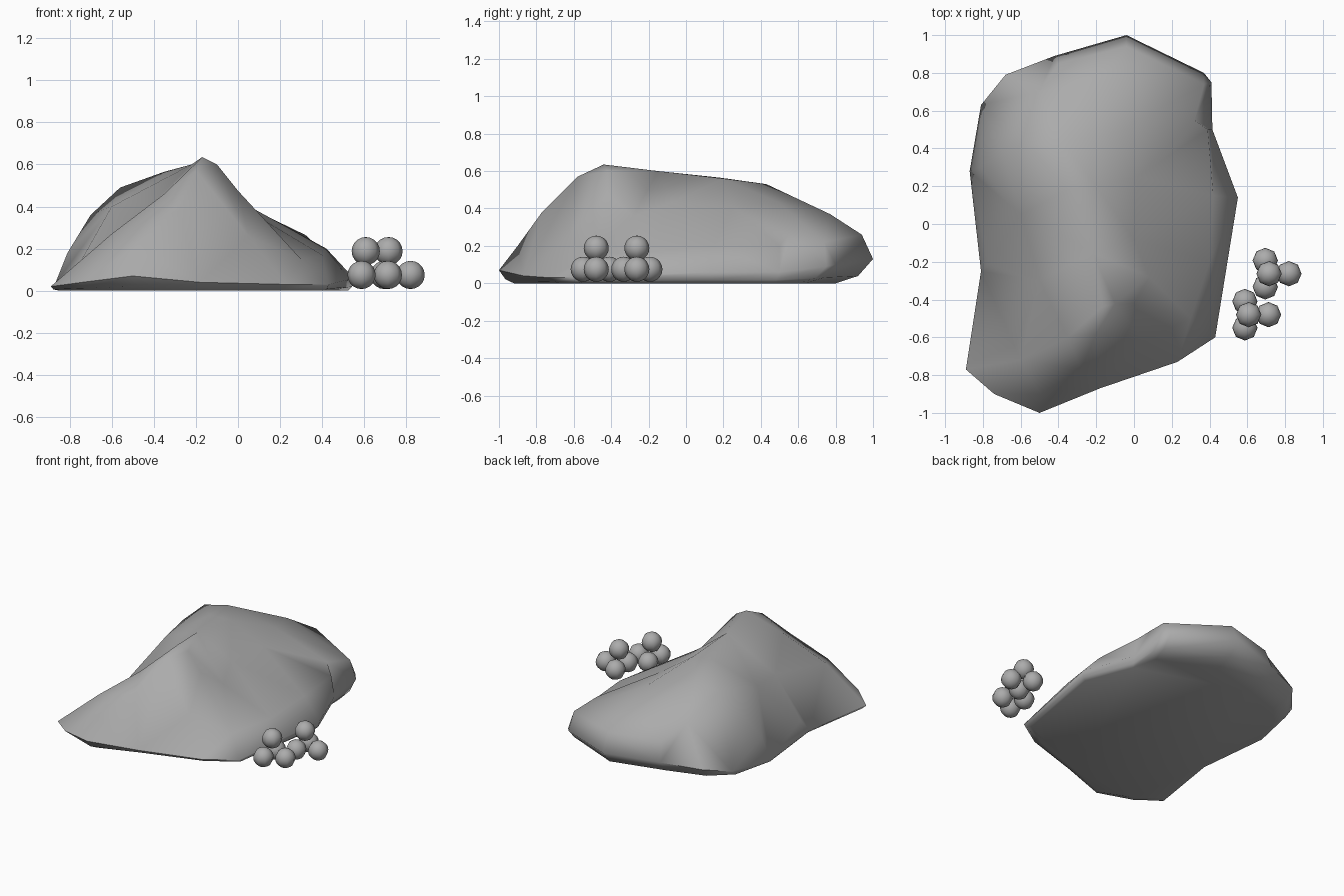
import bpy, bmesh
from mathutils import Vector
from mathutils.geometry import delaunay_2d_cdt

if "Cube" in bpy.data.objects:
    bpy.data.objects.remove(bpy.data.objects["Cube"])

grey = bpy.data.materials.new("stone grey")
grey.diffuse_color = (0.41, 0.41, 0.41, 1)
grey.use_nodes = True
grey.node_tree.nodes["Principled BSDF"].inputs["Base Color"].default_value = grey.diffuse_color


def add_object(name, bm, angle):
    mesh = bpy.data.meshes.new(name)
    bmesh.ops.recalc_face_normals(bm, faces=bm.faces)
    bm.to_mesh(mesh)
    bm.free()
    mesh.materials.append(grey)
    ob = bpy.data.objects.new(name, mesh)
    bpy.context.collection.objects.link(ob)
    bpy.ops.object.select_all(action='DESELECT')
    ob.select_set(True)
    bpy.context.view_layer.objects.active = ob
    bpy.ops.object.shade_smooth_by_angle(angle=angle)
    return ob


# Boulder rim: widest outline, just above the ground
rim = [(-.04, 1, .13), (.37, .8, .1), (.41, .75, .09), (.415, .5, .06),
       (.55, .14, .06), (.43, -.6, .03), (.23, -.73, .03), (-.18, -.87, .04),
       (-.5, -1, .07), (-.74, -.9, .04), (-.89, -.77, .02), (-.81, -.25, .02),
       (-.87, .28, .03), (-.81, .63, .06), (-.68, .79, .1), (-.42, .89, .12)]

# Crest running from the front left corner over the peak to the back
crest = [(-.6, -.72, .27), (-.35, -.6, .46), (-.17, -.44, .635), (-.22, -.15, .6),
         (-.35, .18, .565), (-.38, .43, .53), (-.15, .77, .37), (-.04, .94, .26)]

# Slopes either side of the crest
slopes = [(-.1, -.42, .6), (-.2, -.58, .57), (-.28, -.77, .38), (-.5, -.9, .2),
          (0, -.42, .475), (.05, -.62, .26), (.3, -.5, .15), (.08, -.28, .36),
          (.4, -.2, .17), (0, -.08, .43), (.42, .15, .2), (.02, .25, .41),
          (-.5, -.3, .32), (-.6, .05, .4), (-.56, .42, .49), (-.05, .5, .43),
          (-.7, .38, .36), (-.5, .7, .36), (.32, .55, .265), (.37, .74, .22),
          (-.81, .3, .18), (-.77, -.2, .1), (-.4, .85, .25),
          (-.2, .2, .56), (.39, .5, .2)]

points = rim + crest + slopes
n = len(rim)
ridge_edges = [(n + i, n + i + 1) for i in range(len(crest) - 1)]
co, _, tris, origin, _, _ = delaunay_2d_cdt(
    [Vector(p[:2]) for p in points], ridge_edges, [list(range(n))], 1, 1e-5)

bm = bmesh.new()
lookup = {}
top = []
for c, o in zip(co, origin):
    v = bm.verts.new((c.x, c.y, points[o[0]][2] if o else .3))
    top.append(v)
    for k in o:
        lookup[k] = v
for t in tris:
    bm.faces.new([top[i] for i in t])

# Rounded undercut down to a flat base, deeper at the back
upper = [lookup[i] for i in range(n)]
for sx, back, front, sz in ((.985, .92, .965, .3), (.95, .8, .92, 0)):
    lower = [bm.verts.new((x * sx, y * (back if y > .55 else front), z * sz)) for x, y, z in rim]
    for i in range(n):
        j = (i + 1) % n
        bm.faces.new((upper[i], upper[j], lower[j], lower[i]))
    upper = lower
bm.faces.new(upper)
add_object("boulder", bm, 1.2)


# Two little stacks of round pebbles: three on the ground, one on top
def pebble_stack(name, x, y):
    bm = bmesh.new()
    for dx, dy, z in ((-.02, .07, .075), (-.02, -.07, .075), (.105, 0, .075), (0, 0, .188)):
        new = bmesh.ops.create_uvsphere(bm, u_segments=8, v_segments=10, radius=.067)
        bmesh.ops.translate(bm, verts=new["verts"], vec=(x + dx, y + dy, z))
    add_object(name, bm, 1.1)


pebble_stack("front_pebbles", .607, -.48)
pebble_stack("back_pebbles", .715, -.263)
